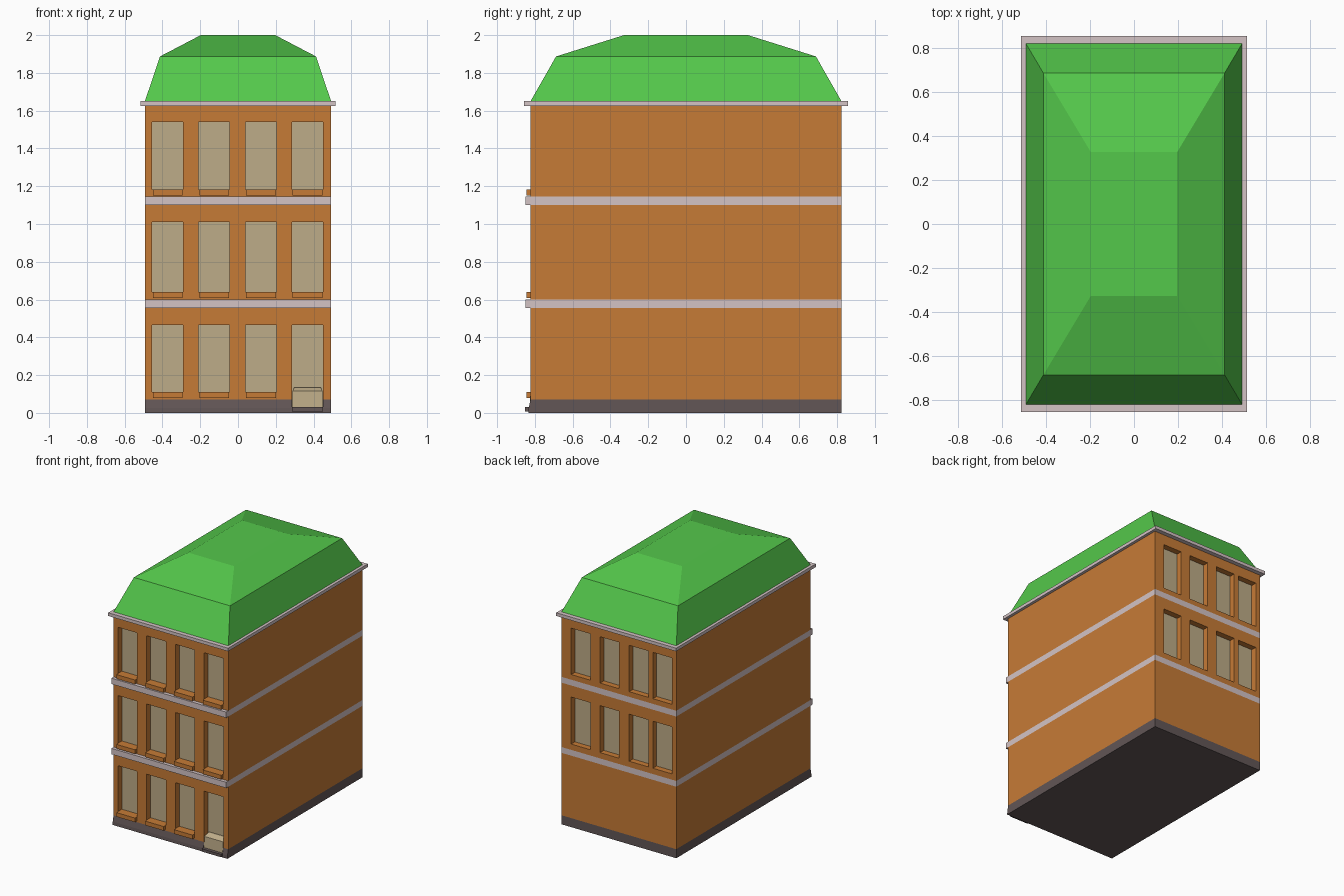
import bpy

if "Cube" in bpy.data.objects:
    bpy.data.objects.remove(bpy.data.objects["Cube"])


def srgb(*c):
    lin = [((v / 255 + 0.055) / 1.055) ** 2.4 for v in c]
    return (*lin, 1.0)


def material(name, *c):
    m = bpy.data.materials.new(name)
    m.diffuse_color = srgb(*c)
    m.use_nodes = True
    m.node_tree.nodes["Principled BSDF"].inputs["Base Color"].default_value = m.diffuse_color
    return m


BRICK = material("orange brick", 198, 123, 54)
STONE = material("pale stone", 212, 196, 197)
DARK = material("dark plinth", 98, 86, 86)
ROOF = material("green roof", 84, 200, 75)
GLASS = material("tan glass", 190, 172, 136)


def loft(name, rings, mat=None):
    """Closed solid through rectangles (z, x0, x1, y0, y1)."""
    verts, faces = [], []
    for z, x0, x1, y0, y1 in rings:
        verts += [(x0, y0, z), (x1, y0, z), (x1, y1, z), (x0, y1, z)]
    for r in range(len(rings) - 1):
        for i in range(4):
            a, b = 4 * r + i, 4 * r + (i + 1) % 4
            faces.append((a, b, b + 4, a + 4))
    n = len(verts)
    faces += [(3, 2, 1, 0), (n - 4, n - 3, n - 2, n - 1)]
    me = bpy.data.meshes.new(name)
    me.from_pydata(verts, [], faces)
    ob = bpy.data.objects.new(name, me)
    bpy.context.collection.objects.link(ob)
    if mat:
        me.materials.append(mat)
    return ob


def box(name, x0, x1, y0, y1, z0, z1, mat=None):
    return loft(name, [(z0, x0, x1, y0, y1), (z1, x0, x1, y0, y1)], mat)


def cut(target, cutter):
    m = target.modifiers.new("opening", "BOOLEAN")
    m.operation, m.solver, m.object = "DIFFERENCE", "EXACT", cutter
    bpy.context.view_layer.objects.active = target
    bpy.ops.object.modifier_apply(modifier=m.name)


HX, HY, DEPTH = 0.493, 0.823, 0.05


def opening(walls, name, x, z0, z1, side, w=0.082):
    """Recess with a glass pane at its back; side -1 is front, 1 is back."""
    ya, yb = sorted((side * (HY - DEPTH), side * (HY + 0.05)))
    c = box("cutter", x - w, x + w, ya, yb, z0, z1)
    for wall in walls:
        cut(wall, c)
    bpy.data.objects.remove(c)
    ya, yb = sorted((side * (HY - DEPTH - 0.003), side * (HY - DEPTH + 0.004)))
    box(name, x - w, x + w, ya, yb, z0, z1, GLASS)


# Plinth, storeys, bands, cornice
plinth = loft("plinth", [(0, -HX, HX, -0.835, HY), (0.025, -HX, HX, -0.833, HY),
                         (0.07, -HX, HX, -HY, HY)], DARK)
floors = [box(f"storey_{i}", -HX, HX, -HY, HY, a, b, BRICK)
          for i, (a, b) in enumerate([(0.07, 0.555), (0.6, 1.1), (1.145, 1.625)])]
for i, z in enumerate((0.555, 1.1)):
    box(f"stone_band_{i}", -HX, HX, -0.85, HY, z, z + 0.045, STONE)
box("cornice", -0.515, 0.515, -0.857, 0.857, 1.625, 1.65, STONE)

# Two-pitch roof
loft("roof", [(1.65, -HX, HX, -HY, HY), (1.887, -0.413, 0.413, -0.688, 0.688),
              (2.0, -0.197, 0.197, -0.328, 0.328)], ROOF)

# Front windows with sills
FRONT_X = (-0.372, -0.126, 0.122, 0.368)
ROWS = ((0.11, 0.465), (0.64, 1.01), (1.182, 1.54))
for f, (z0, z1) in enumerate(ROWS):
    for i, x in enumerate(FRONT_X):
        if f == 0 and i == 3:
            continue
        opening([floors[f]], f"front_window_{f}_{i}", x, z0, z1, -1)
        box(f"sill_{f}_{i}", x - 0.079, x + 0.079, -0.845, -HY + 0.02,
            z0 - 0.032, z0, BRICK)

# Back windows on the upper storeys
for f, (z0, z1) in ((1, (0.645, 1.01)), (2, (1.185, 1.545))):
    for i, x in enumerate((0.328, 0.08, -0.17, -0.374)):
        opening([floors[f]], f"back_window_{f}_{i}", x, z0, z1, 1)

# Door: tall recess, lower panel with sloped top, threshold
dx = FRONT_X[3]
opening([plinth, floors[0]], "door", dx, 0.03, 0.465, -1)
loft("door_panel", [(0.03, dx - 0.08, dx + 0.08, -0.828, -0.77),
                    (0.115, dx - 0.08, dx + 0.08, -0.823, -0.77),
                    (0.135, dx - 0.07, dx + 0.07, -0.79, -0.77)], GLASS)
box("threshold", dx - 0.082, dx + 0.082, -0.853, -0.77, 0.008, 0.03, DARK)
